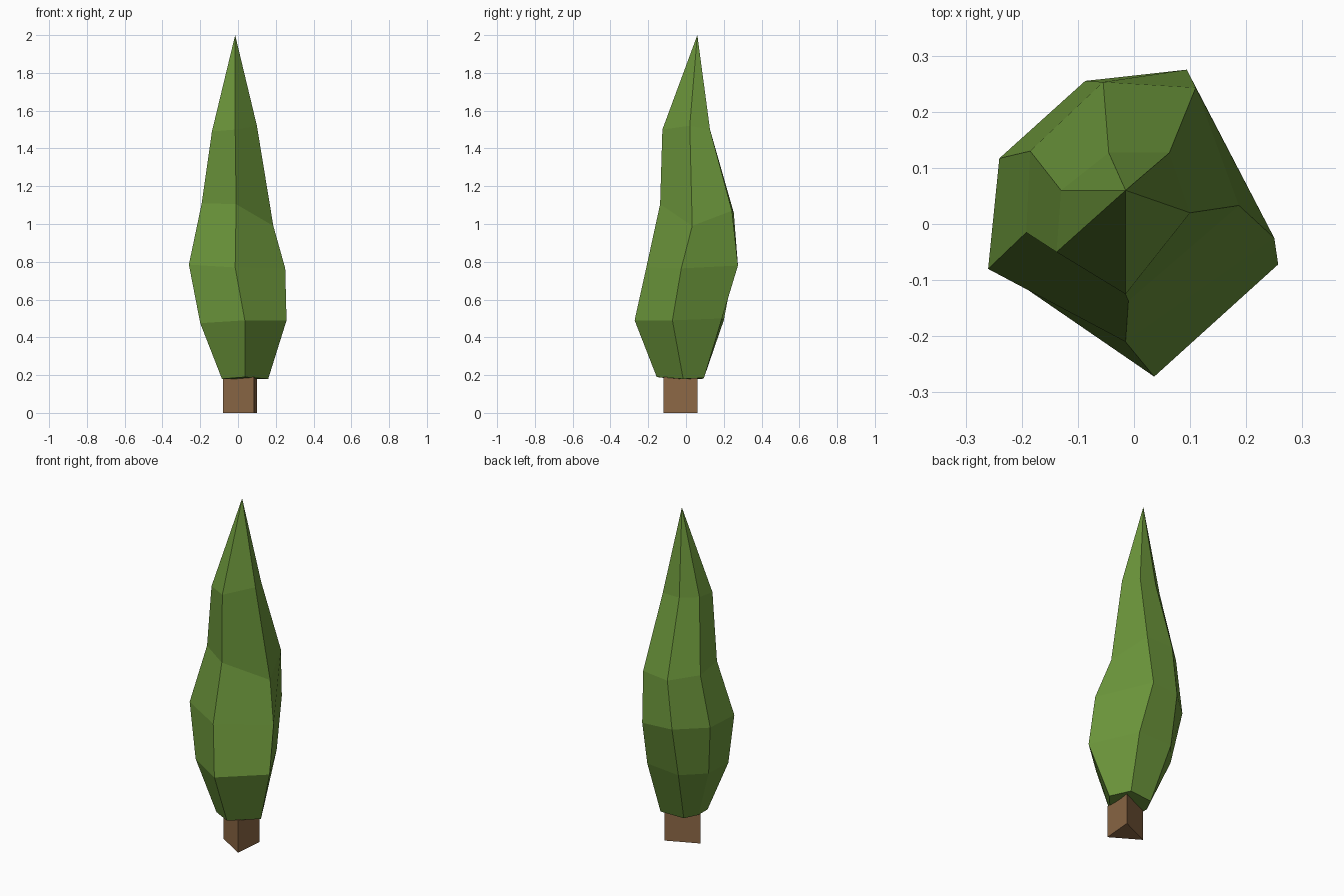
import bpy, bmesh

if "Cube" in bpy.data.objects:
    bpy.data.objects.remove(bpy.data.objects["Cube"])


def material(name, rgb):
    m = bpy.data.materials.new(name)
    m.diffuse_color = (*rgb, 1)
    m.use_nodes = True
    m.node_tree.nodes["Principled BSDF"].inputs["Base Color"].default_value = m.diffuse_color
    return m


def loft(name, rings, mat, apex=None):
    """Skin a closed stack of rings, ending in a point or a flat cap."""
    bm = bmesh.new()
    loops = [[bm.verts.new(p) for p in ring] for ring in rings]
    n = len(loops[0])
    for low, high in zip(loops, loops[1:]):
        for i in range(n):
            j = (i + 1) % n
            bm.faces.new((low[i], low[j], high[j], high[i]))
    bm.faces.new(loops[0][::-1])
    if apex:
        tip = bm.verts.new(apex)
        for i in range(n):
            bm.faces.new((loops[-1][i], loops[-1][(i + 1) % n], tip))
    else:
        bm.faces.new(loops[-1])
    bmesh.ops.recalc_face_normals(bm, faces=bm.faces)
    mesh = bpy.data.meshes.new(name)
    bm.to_mesh(mesh)
    bm.free()
    mesh.materials.append(mat)
    obj = bpy.data.objects.new(name, mesh)
    bpy.context.collection.objects.link(obj)
    return obj


leaf_green = material("leaf green", (0.147, 0.300, 0.043))
bark_brown = material("bark brown", (0.262, 0.138, 0.060))

# Foliage: irregular six-sided rings, counter-clockwise from the right side
foliage_rings = [
    [(.16, -.015, .18), (.10, .095, .185), (-.045, .085, .18),
     (-.085, .005, .18), (-.085, -.08, .18), (.036, -.155, .19)],
    [(.257, -.072, .49), (.12, .19, .50), (-.09, .20, .49),
     (-.197, .07, .48), (-.20, -.11, .475), (.036, -.272, .49)],
    [(.25, -.025, .765), (.094, .275, .78), (-.087, .255, .78),
     (-.24, .117, .78), (-.26, -.08, .785), (-.015, -.21, .77)],
    [(.187, .033, .99), (.11, .243, 1.07), (-.055, .253, 1.06),
     (-.185, .13, 1.08), (-.192, -.015, 1.11), (-.01, -.137, 1.105)],
    [(.10, .02, 1.52), (.063, .127, 1.50), (-.045, .127, 1.50),
     (-.13, .06, 1.50), (-.138, -.05, 1.49), (-.015, -.125, 1.50)],
]
loft("foliage", foliage_rings, leaf_green, apex=(-.015, .06, 2.0))

# Trunk: three-sided prism reaching just into the foliage
trunk_plan = [(.085, -.12), (.10, .06), (-.08, -.02)]
loft("trunk", [[(x, y, z) for x, y in trunk_plan] for z in (0, .19)], bark_brown)
